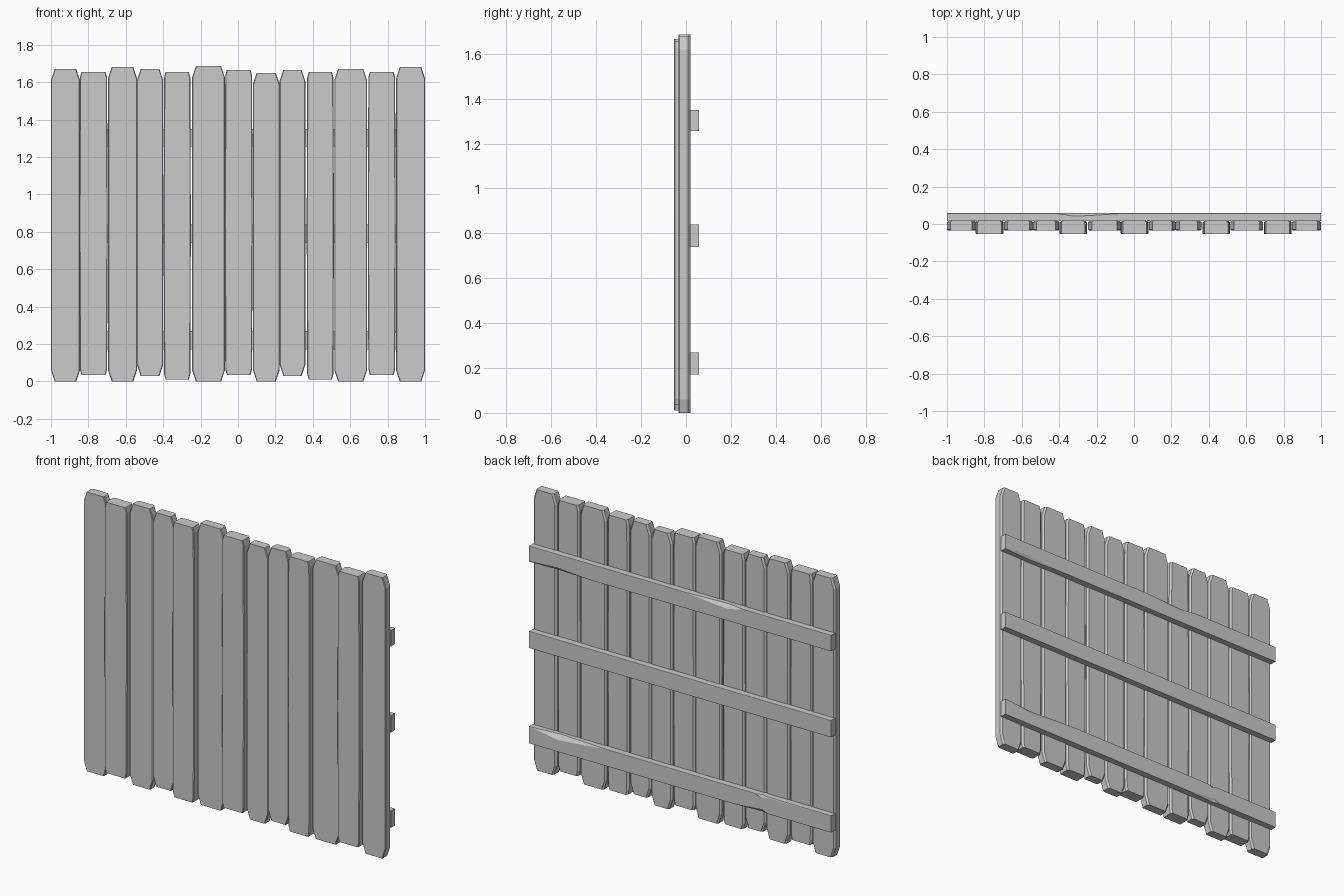
import bpy

if "Cube" in bpy.data.objects:
    bpy.data.objects.remove(bpy.data.objects["Cube"])


def loft(name, rings):
    """Skin equal-sized point rings into a closed, flat-faced mesh."""
    n = len(rings[0])
    verts = [p for ring in rings for p in ring]
    faces = [tuple(range(n)), tuple(range(len(verts) - n, len(verts)))[::-1]]
    for r in range(len(rings) - 1):
        for i in range(n):
            j = (i + 1) % n
            faces.append((r * n + i, (r + 1) * n + i, (r + 1) * n + j, r * n + j))
    mesh = bpy.data.meshes.new(name)
    mesh.from_pydata(verts, [], faces)
    obj = bpy.data.objects.new(name, mesh)
    bpy.context.collection.objects.link(obj)
    # consistent outward normals
    import bmesh
    bm = bmesh.new()
    bm.from_mesh(mesh)
    bmesh.ops.recalc_face_normals(bm, faces=bm.faces)
    bm.to_mesh(mesh)
    bm.free()
    return obj


def plank(name, x0, x1, z0, z1, front, back, inset, drop, bulge):
    """Upright board with worn corners and a slight swell halfway up."""
    b, f = 0.010, 0.004
    rings = []
    for z, d in ((z0, inset), (z0 + drop, 0), ((z0 + z1) / 2, -bulge),
                 (z1 - drop, 0), (z1, inset)):
        l, r = x0 + d, x1 - d
        rings.append([(l + f, front, z), (r - f, front, z), (r, front + f, z),
                      (r, back - b, z), (r - b, back, z), (l + b, back, z),
                      (l, back - b, z), (l, front + f, z)])
    return loft(name, rings)


def rail(name, z0, z1, stations):
    """Horizontal batten; stations are (x, lower wear, upper wear)."""
    y0, y1 = 0.017, 0.058
    rings = []
    for x, lo, up in stations:
        lo, up = max(lo, 0.001), max(up, 0.001)
        rings.append([(x, y0, z0), (x, y1 - lo, z0), (x, y1, z0 + 1.5 * lo),
                      (x, y1, z1 - 1.5 * up), (x, y1 - up, z1), (x, y0, z1)])
    return loft(name, rings)


# Boards: left, right, bottom, top, stands proud of the others
boards = [
    (-1.0, -0.845, 0.0, 1.67, 0), (-0.845, -0.70, 0.035, 1.655, 1),
    (-0.695, -0.54, 0.0, 1.68, 0), (-0.54, -0.40, 0.03, 1.67, 0),
    (-0.395, -0.255, 0.01, 1.655, 1), (-0.245, -0.07, 0.0, 1.685, 0),
    (-0.068, 0.075, 0.035, 1.665, 1), (0.08, 0.222, 0.0, 1.65, 0),
    (0.222, 0.36, 0.03, 1.665, 0), (0.37, 0.51, 0.01, 1.655, 1),
    (0.515, 0.69, 0.0, 1.67, 0), (0.697, 0.84, 0.035, 1.655, 1),
    (0.845, 1.0, 0.0, 1.68, 0),
]
for i, (x0, x1, z0, z1, proud) in enumerate(boards):
    name = f"fence_board_{i + 1}"
    if proud:
        plank(name, x0, x1, z0, z1, -0.054, 0.018, 0.008, 0.03, 0.003)
    else:
        plank(name, x0, x1, z0, z1, -0.034, 0.02, 0.02, 0.06, 0.0)

# Rails across the back with chipped edges
rail("upper_rail", 1.255, 1.35,
     [(-1, 0, 0), (-0.42, 0, 0), (-0.32, 0, 0.016), (-0.24, 0, 0.013),
      (-0.05, 0, 0), (0.6, 0, 0), (0.82, 0.012, 0), (1, 0.004, 0)])
rail("middle_rail", 0.74, 0.84, [(-1, 0, 0), (1, 0, 0)])
rail("lower_rail", 0.17, 0.27,
     [(-1, 0, 0), (-0.58, 0, 0.003), (-0.54, 0.012, 0.01), (-0.50, 0.01, 0),
      (-0.35, 0, 0), (0.5, 0, 0), (0.8, 0, 0.02), (0.95, 0, 0.004), (1, 0, 0)])
